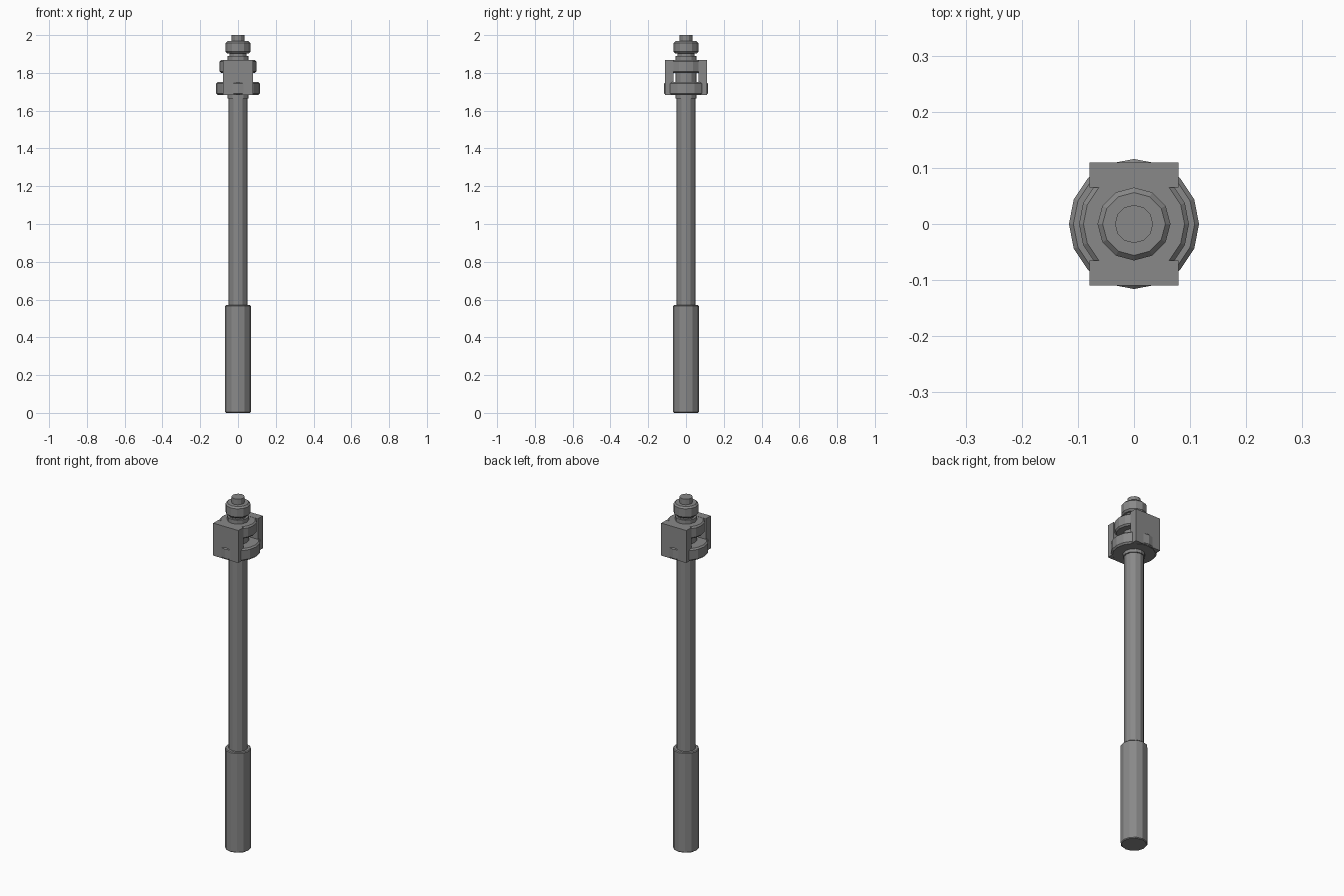
import bpy
import bmesh
from math import cos, sin, tau

cube = bpy.data.objects.get("Cube")
if cube:
    bpy.data.objects.remove(cube, do_unlink=True)

steel = bpy.data.materials.new("grey steel")
steel.use_nodes = True
GREY = (0.25, 0.25, 0.25, 1)
steel.diffuse_color = GREY
steel.node_tree.nodes["Principled BSDF"].inputs["Base Color"].default_value = GREY


def finish(name, bm):
    bmesh.ops.recalc_face_normals(bm, faces=bm.faces)
    mesh = bpy.data.meshes.new(name)
    bm.to_mesh(mesh)
    bm.free()
    mesh.materials.append(steel)
    obj = bpy.data.objects.new(name, mesh)
    bpy.context.collection.objects.link(obj)
    return obj


def turned(name, radius, bottom, top, sides=12, chamfer=0.0):
    """Faceted cylinder with optionally chamfered rims."""
    profile = [(radius, bottom), (radius, top)]
    if chamfer:
        profile = [(radius - chamfer, bottom), (radius, bottom + chamfer),
                   (radius, top - chamfer), (radius - chamfer, top)]
    bm = bmesh.new()
    rings = [[bm.verts.new((r * cos(tau * i / sides), r * sin(tau * i / sides), z))
              for i in range(sides)] for r, z in profile]
    for low, high in zip(rings, rings[1:]):
        for i in range(sides):
            j = (i + 1) % sides
            bm.faces.new((low[i], low[j], high[j], high[i]))
    bm.faces.new(rings[0][::-1])
    bm.faces.new(rings[-1])
    return finish(name, bm)


def block(name, size, centre):
    bm = bmesh.new()
    bmesh.ops.create_cube(bm, size=1)
    bmesh.ops.scale(bm, vec=size, verts=bm.verts)
    bmesh.ops.translate(bm, vec=centre, verts=bm.verts)
    return finish(name, bm)


# Grip and long rod
turned("handle", 0.068, 0, 0.57, chamfer=0.004)
turned("shaft", 0.05, 0.56, 1.7)

# Head: core, two flanges, nut and tip
turned("head_core", 0.056, 1.665, 1.89)
turned("lower_flange", 0.116, 1.683, 1.752, sides=16, chamfer=0.008)
turned("upper_flange", 0.098, 1.8, 1.868, sides=16, chamfer=0.008)
turned("nut_neck", 0.045, 1.88, 1.92)
turned("nut", 0.065, 1.903, 1.968, chamfer=0.009)
turned("tip", 0.034, 1.95, 2.0)

# Flat striking plates on the front and back of the head
for name, side in (("front_plate", -1), ("back_plate", 1)):
    block(name, (0.158, 0.045, 0.185), (0, side * 0.0875, 1.7765))
